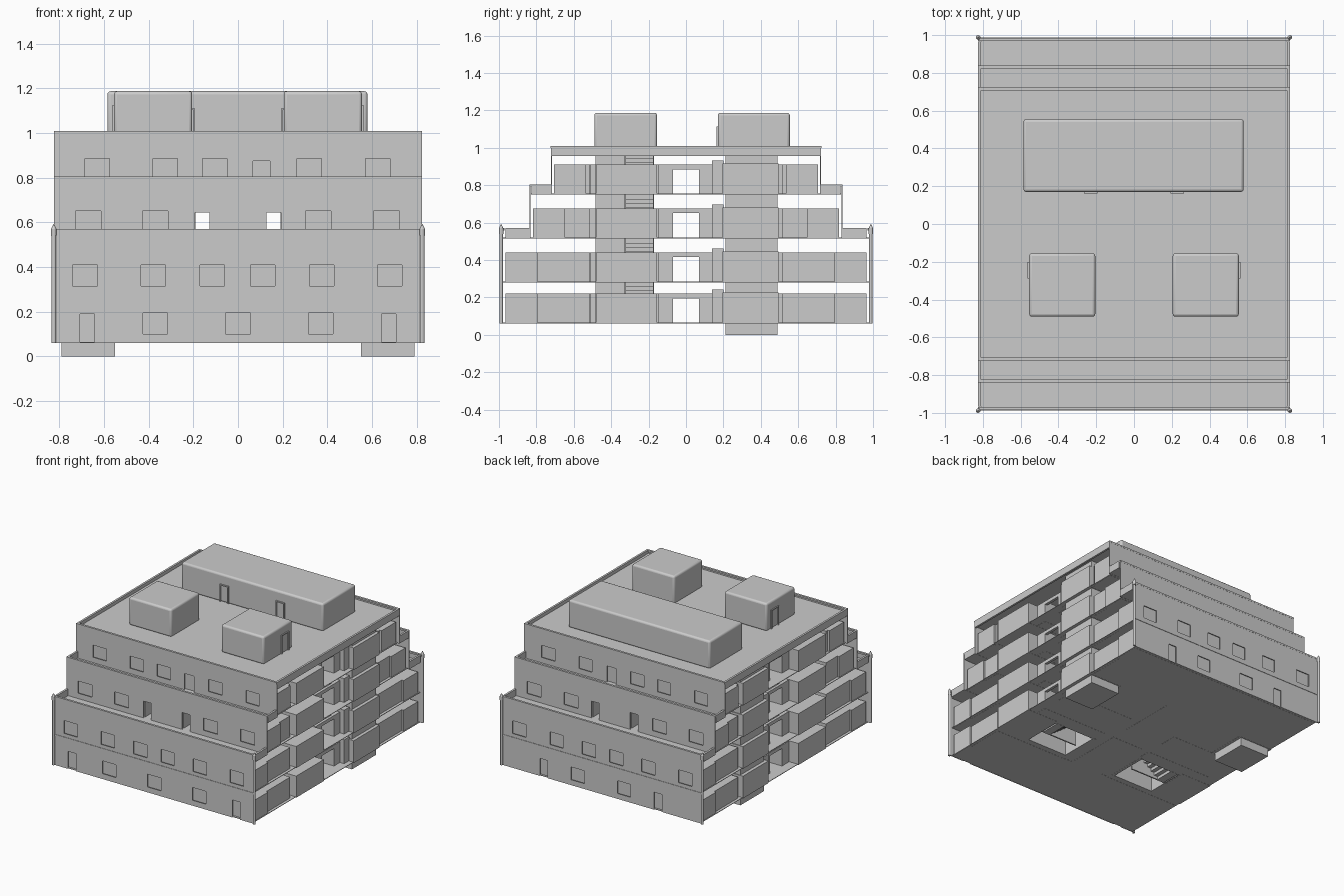
import bpy
import bmesh
from math import radians
from mathutils import Vector

old = bpy.data.objects.get("Cube")
if old:
    bpy.data.objects.remove(old, do_unlink=True)

grey = bpy.data.materials.new("plain_grey")
grey.use_nodes = True
COLOUR = (0.6, 0.6, 0.6, 1)
grey.diffuse_color = COLOUR
grey.node_tree.nodes["Principled BSDF"].inputs["Base Color"].default_value = COLOUR


def finish(name, bm):
    mesh = bpy.data.meshes.new(name)
    bm.to_mesh(mesh)
    bm.free()
    mesh.materials.append(grey)
    ob = bpy.data.objects.new(name, mesh)
    bpy.context.collection.objects.link(ob)
    return ob


def boxes(name, spans, mirror=False):
    """One object from (x0, x1, y0, y1, z0, z1) boxes, optionally repeated at -x."""
    bm = bmesh.new()
    for x0, x1, y0, y1, z0, z1 in spans:
        for a, b in [(x0, x1), (-x1, -x0)][:2 if mirror else 1]:
            vs = bmesh.ops.create_cube(bm, size=1)["verts"]
            for v in vs:
                v.co = Vector((a + (v.co.x + 0.5) * (b - a),
                               y0 + (v.co.y + 0.5) * (y1 - y0),
                               z0 + (v.co.z + 0.5) * (z1 - z0)))
    return finish(name, bm)


def panel(name, u, v, holes, place, thick):
    """Flat sheet over u and v with rectangular holes, made solid."""
    us = sorted({*u, *[c for h in holes for c in h[:2]]})
    vs = sorted({*v, *[c for h in holes for c in h[2:]]})
    bm = bmesh.new()
    for a, b in zip(us, us[1:]):
        for c, d in zip(vs, vs[1:]):
            mu, mv = (a + b) / 2, (c + d) / 2
            if any(h[0] < mu < h[1] and h[2] < mv < h[3] for h in holes):
                continue
            bm.faces.new([bm.verts.new(place(*p)) for p in ((a, c), (b, c), (b, d), (a, d))])
    bmesh.ops.remove_doubles(bm, verts=bm.verts, dist=1e-5)
    bmesh.ops.recalc_face_normals(bm, faces=bm.faces)
    ob = finish(name, bm)
    mod = ob.modifiers.new("thickness", "SOLIDIFY")
    mod.thickness = thick
    mod.offset = 0
    return ob


def openings(centres, width, z0, z1):
    return [(c - width / 2, c + width / 2, z0, z1) for c in centres]


W = 0.825                        # half width of the facades
SIDE = 0.805                     # outer face of the side rooms
LEVELS = [0.06, 0.28, 0.515, 0.75, 0.965]
DEPTHS = [0.965, 0.965, 0.818, 0.705]      # half depth of rooms on each storey
PLATES = [0.98, 0.98, 0.98, 0.83]          # half depth of floor plates
ROOM = 0.16

# Facade openings
middle = openings([-0.685, -0.38, -0.115, 0.11, 0.375, 0.68], 0.11, 0.315, 0.41)
ground = {
    -1: openings([-0.37, 0, 0.37], 0.11, 0.1, 0.195) + openings([-0.675, 0.675], 0.065, 0.06, 0.19),
    1: openings([-0.18, 0.2], 0.11, 0.1, 0.195) + openings([-0.46, 0.48], 0.065, 0.06, 0.19),
}
third = openings([-0.67, -0.37, 0.36, 0.665], 0.115, 0.56, 0.65) + openings([-0.16, 0.16], 0.065, 0.52, 0.645)
fourth = openings([-0.63, -0.325, -0.105, 0.32, 0.625], 0.11, 0.795, 0.885) + openings([0.105], 0.075, 0.755, 0.875)

# Stepped facades with cap rails, floor band and corner posts
for s, label in ((-1, "front"), (1, "back")):
    for part, y, z0, z1, holes in (("lower", 0.982, 0.06, 0.57, ground[s] + middle),
                                   ("third", 0.834, 0.515, 0.805, third),
                                   ("fourth", 0.72, 0.75, 1.01, fourth)):
        panel(f"{label}_{part}_wall", (-W, W), (z0, z1), holes,
              lambda u, v, y=y: (u, s * y, v), 0.006)
        ya, yb = sorted((s * (y + 0.004), s * (y - 0.012)))
        boxes(f"{label}_{part}_cap", [(-W, W, ya, yb, z1 - 0.012, z1)])
    ya, yb = sorted((s * 0.98, s * 0.988))
    boxes(f"{label}_floor_band", [(-W, W, ya, yb, 0.277, 0.289)])
    for x in (-W, W):
        bm = bmesh.new()
        for r1, r2, z0, z1 in ((0.009, 0.009, 0.06, 0.54), (0.012, 0.012, 0.54, 0.57),
                               (0.012, 0.001, 0.57, 0.592)):
            made = bmesh.ops.create_cone(bm, cap_ends=True, segments=12, radius1=r1,
                                         radius2=r2, depth=z1 - z0)["verts"]
            bmesh.ops.translate(bm, verts=made, vec=(x, s * 0.988, (z0 + z1) / 2))
        finish(f"{label}_corner_post", bm)

# Floor plates with stairwells
wells = [(-0.55, -0.22, -0.47, -0.18), (0.22, 0.55, -0.47, -0.18)]
for i, (z, d) in enumerate(zip(LEVELS, PLATES)):
    panel(f"floor_plate_{i + 1}", (-0.81, 0.81), (-d, d), wells,
          lambda u, v, z=z: (u, v, z + 0.003), 0.004)

# Rooms, corridor fronts and lintels on each storey
for i, (z, d) in enumerate(zip(LEVELS, DEPTHS)):
    top = z + ROOM
    rooms = []
    for s in (-1, 1):
        for x0, x1, y0, y1 in ((0.19, SIDE - 0.015, 0.515, d - 0.17),
                               (0.19, SIDE, d - 0.17, d),
                               (0.19, 0.74, 0.07, 0.15)):
            ya, yb = sorted((s * y0, s * y1))
            rooms.append((x0, x1, ya, yb, z, top))
    rooms += [(0.56, SIDE + 0.01, -0.48, -0.155, z, top),
              (0.19, SIDE - 0.03, 0.14, 0.2, z, top + 0.022),
              (0.72, 0.74, -0.07, 0.07, z + 0.135, top)]
    boxes(f"side_rooms_{i + 1}", rooms, mirror=True)
    boxes(f"middle_rooms_{i + 1}",
          [(-0.125, 0.125, -d, -0.07, z, top), (-0.125, 0.125, 0.07, d, z, top)])
    if i != 2:
        boxes(f"infill_rooms_{i + 1}",
              [(0.125, 0.19, -d, -0.51, z, top), (0.125, 0.19, 0.515, d, z, top)], mirror=True)
    boxes(f"lift_landing_{i + 1}", [(0.53, SIDE + 0.01, 0.195, 0.495, z, top + 0.005)], mirror=True)

# Lift shafts reaching the ground
boxes("lift_shafts", [(0.55, 0.79, 0.21, 0.49, 0, 0.965)], mirror=True)

# Stair walls and flights
boxes("stair_walls", [(0.2, 0.22, -0.48, -0.17, 0.06, 0.965),
                      (0.22, 0.57, -0.485, -0.47, 0.06, 0.965),
                      (0.55, 0.565, -0.48, -0.325, 0.06, 0.965),
                      (0.25, 0.55, -0.33, -0.32, 0.06, 0.965)], mirror=True)
STEPS = 10
steps = []
for z0, z1 in zip(LEVELS, LEVELS[1:]):
    rise = (z1 - z0) / STEPS
    for k in range(STEPS):
        x = 0.54 - k * 0.03
        steps.append((x - 0.03, x, -0.32, -0.175, z0 + max(k - 1, 0) * rise, z0 + (k + 1) * rise))
boxes("stair_flights", steps, mirror=True)

# Terrace side parapets
for name, y0, y1, z0, z1 in (("third", 0.834, 0.965, 0.515, 0.57), ("fourth", 0.72, 0.825, 0.75, 0.805)):
    boxes(f"{name}_terrace_sides",
          [(0.81, W, -y1, -y0, z0, z1), (0.81, W, y0, y1, z0, z1)], mirror=True)

# Roof slab and its side parapets
boxes("roof_slab", [(-0.815, 0.815, -0.717, 0.717, 0.965, 0.985)])
boxes("roof_parapets", [(0.81, W, -0.72, 0.72, 0.957, 1.01)], mirror=True)

# Rooftop blocks with softened upper edges
for name, span in (("roof_hall", (-0.585, 0.58, 0.17, 0.555)),
                   ("left_stair_house", (0.205, 0.555, -0.49, -0.155)),
                   ("right_stair_house", (-0.555, -0.205, -0.49, -0.155))):
    ob = boxes(name, [(*span, 0.98, 1.187)])
    mod = ob.modifiers.new("soft_edges", "BEVEL")
    mod.width = 0.014
    mod.segments = 3
    mod.limit_method = "ANGLE"
    bpy.context.view_layer.objects.active = ob
    ob.select_set(True)
    bpy.ops.object.shade_smooth_by_angle(angle=radians(35))
    ob.select_set(False)

# Door frames on the rooftop blocks
frames = []
for c in (-0.23, 0.23):
    frames += [(c - 0.036, c - 0.028, 0.162, 0.172, 0.985, 1.113),
               (c + 0.028, c + 0.036, 0.162, 0.172, 0.985, 1.113),
               (c - 0.036, c + 0.036, 0.162, 0.172, 1.105, 1.113)]
boxes("hall_door_frames", frames)
boxes("stair_house_door_frames",
      [(0.553, 0.563, -0.288, -0.28, 0.985, 1.125),
       (0.553, 0.563, -0.21, -0.202, 0.985, 1.125),
       (0.553, 0.563, -0.288, -0.202, 1.117, 1.125)], mirror=True)
